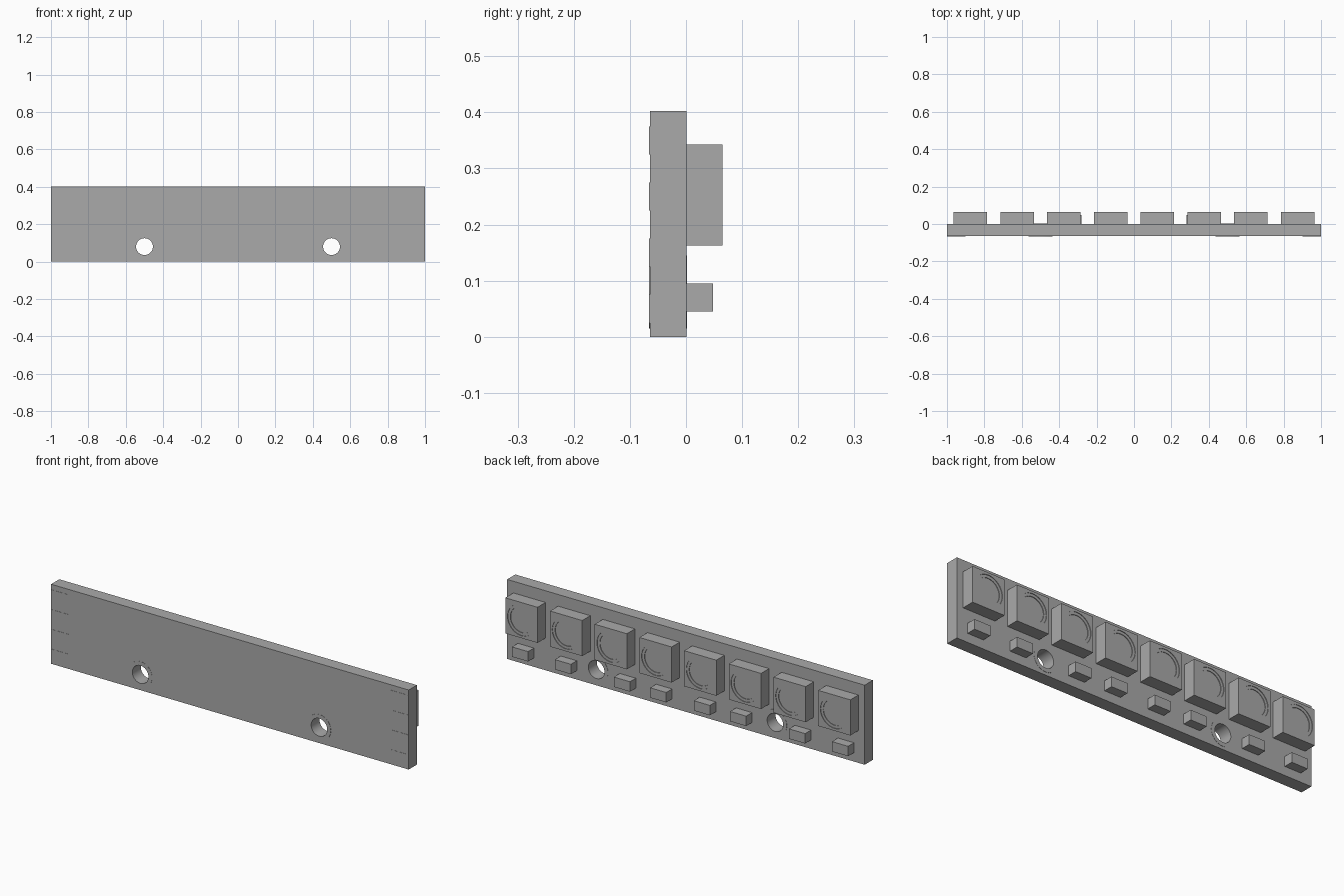
import bpy, bmesh, math

cube = bpy.data.objects.get("Cube")
if cube:
    bpy.data.objects.remove(cube, do_unlink=True)

grey = bpy.data.materials.new("plain grey")
grey.use_nodes = True
grey.diffuse_color = (0.4, 0.4, 0.4, 1)
grey.node_tree.nodes["Principled BSDF"].inputs["Base Color"].default_value = (0.4, 0.4, 0.4, 1)

FRONT, BACK, TOP = -0.0645, 0.0007, 0.402   # board faces and height
RAISE = 0.001                               # copper thickness


def rect(x0, x1, z0, z1):
    return [(x0, z0), (x1, z0), (x1, z1), (x0, z1)]


def circle(x, z, r, n=40):
    return [(x + r * math.cos(math.tau * i / n), z + r * math.sin(math.tau * i / n))
            for i in range(n)]


def plate(name, loops, y0, y1):
    """Upright plate from an outline plus hole loops, filling y0 to y1."""
    curve = bpy.data.curves.new(name, "CURVE")
    curve.dimensions = "2D"
    curve.fill_mode = "BOTH"
    curve.extrude = (y1 - y0) / 2
    for loop in loops:
        spline = curve.splines.new("POLY")
        spline.points.add(len(loop) - 1)
        for point, (x, z) in zip(spline.points, loop):
            point.co = (x, z, 0, 1)
        spline.use_cyclic_u = True
    curve.materials.append(grey)
    ob = bpy.data.objects.new(name, curve)
    bpy.context.collection.objects.link(ob)
    ob.rotation_euler.x = math.pi / 2
    ob.location.y = (y0 + y1) / 2
    bpy.ops.object.select_all(action="DESELECT")
    ob.select_set(True)
    bpy.context.view_layer.objects.active = ob
    bpy.ops.object.convert(target="MESH")
    ob = bpy.context.object
    # weld the caps to the rim so the shading is clean
    bm = bmesh.new()
    bm.from_mesh(ob.data)
    bmesh.ops.remove_doubles(bm, verts=bm.verts, dist=1e-5)
    bmesh.ops.recalc_face_normals(bm, faces=bm.faces)
    bm.to_mesh(ob.data)
    bm.free()
    bpy.ops.object.shade_smooth_by_angle(angle=math.radians(30))
    return ob


# circuit board with two mounting holes
HOLE_X, HOLE_Z, HOLE_R = 0.5, 0.08, 0.045
holes = [circle(s * HOLE_X, HOLE_Z, HOLE_R) for s in (-1, 1)]
plate("circuit_board", [rect(-1, 1, 0, TOP)] + holes, FRONT, BACK)

for side, s in (("right", -1), ("left", 1)):
    # thin rings round the holes, on both faces
    ring = [circle(s * HOLE_X, HOLE_Z, 0.065), circle(s * HOLE_X, HOLE_Z, HOLE_R)]
    plate(f"{side}_hole_ring_front", ring, FRONT - RAISE, FRONT)
    plate(f"{side}_hole_ring_back", ring, BACK, BACK + RAISE)
    # solder pads at the board ends
    for i in range(4):
        z = 0.05 + 0.1 * i
        xs = sorted((s * 0.9, s))
        plate(f"{side}_solder_pad_{i + 1}", [rect(*xs, z - 0.025, z + 0.025)],
              FRONT - RAISE, FRONT)
    # small capacitors, mirrored about the middle
    for i, x in enumerate((0.122, 0.325, 0.655, 0.895)):
        plate(f"{side}_capacitor_{i + 1}",
              [rect(s * x - 0.045, s * x + 0.045, 0.045, 0.095)], BACK, 0.048)

# square lamps, each with a shallow stepped round window
LAMP_Z, HALF, LAMP_Y, STEP = 0.253, 0.09, 0.065, 0.003
for i in range(8):
    x = -0.875 + 0.25 * i
    body = rect(x - HALF, x + HALF, LAMP_Z - HALF, LAMP_Z + HALF)
    plate(f"lamp_body_{i + 1}", [body], BACK, LAMP_Y - 2 * STEP)
    plate(f"lamp_inner_rim_{i + 1}", [body, circle(x, LAMP_Z, 0.064)],
          LAMP_Y - 2 * STEP, LAMP_Y - STEP)
    plate(f"lamp_outer_rim_{i + 1}", [body, circle(x, LAMP_Z, 0.078)],
          LAMP_Y - STEP, LAMP_Y)
